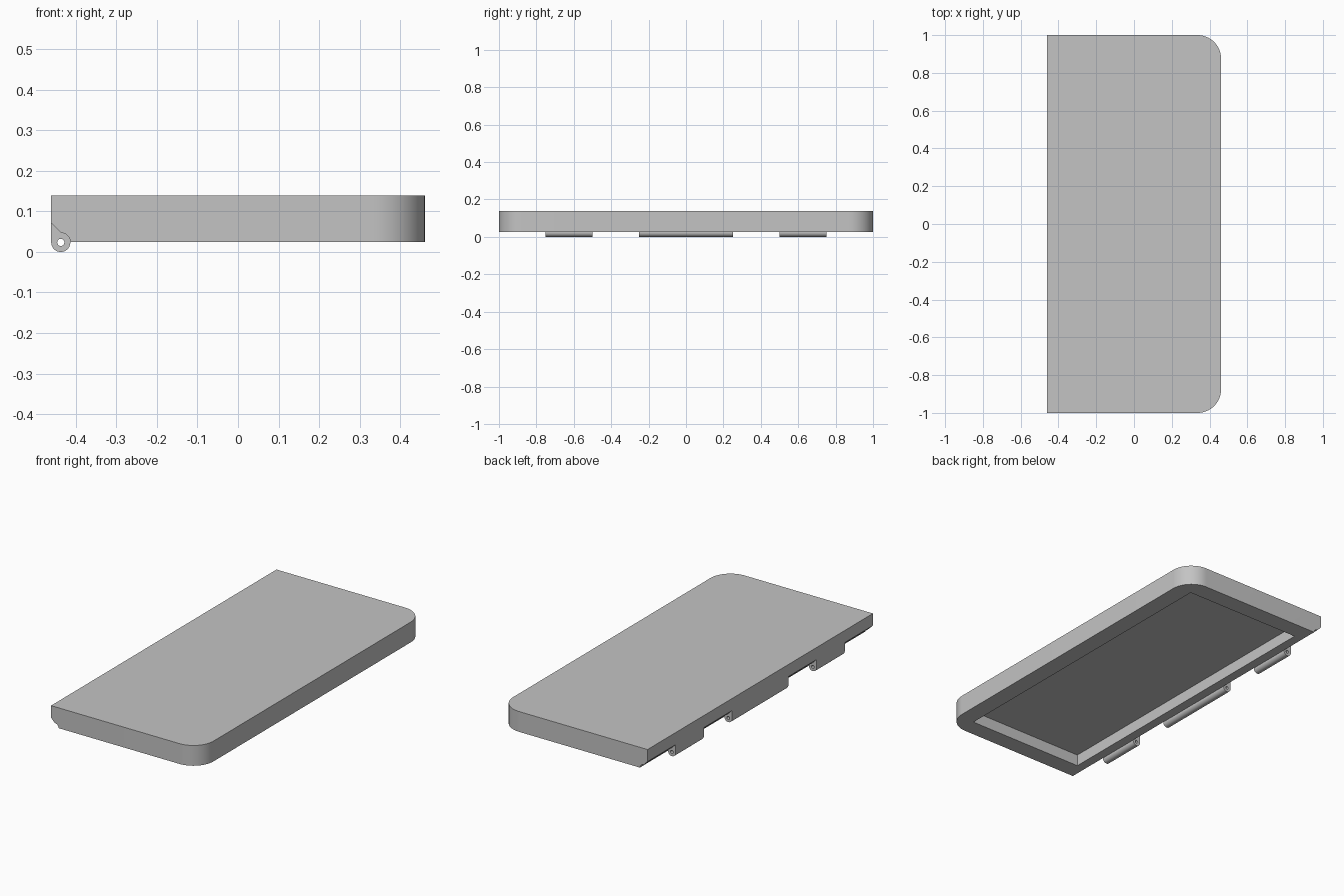
import bpy
import bmesh
from math import cos, sin, radians
from mathutils import Vector

cube = bpy.data.objects.get("Cube")
if cube:
    bpy.data.objects.remove(cube, do_unlink=True)

# Main sizes
HALF_X, HALF_Y = 0.461, 1.0
BOTTOM, TOP = 0.025, 0.139
CORNER, WALL, CEILING = 0.125, 0.1, 0.09
PIN_R, HINGE_R = 0.0088, 0.0237
HINGE_X, HINGE_Z = HINGE_R - HALF_X, HINGE_R

grey = bpy.data.materials.new("plain grey")
grey.use_nodes = True
colour = (0.55, 0.55, 0.55, 1)
grey.diffuse_color = colour
grey.node_tree.nodes["Principled BSDF"].inputs["Base Color"].default_value = colour


def arc(cx, cy, r, start, end, steps):
    """Points along an arc, angles in degrees."""
    angles = [radians(start + (end - start) * i / steps) for i in range(steps + 1)]
    return [(cx + r * cos(a), cy + r * sin(a)) for a in angles]


def prism(name, outline, low, high, axis):
    """Extrude an outline along z (plan outline) or y (end profile)."""
    bm = bmesh.new()
    place = (lambda p: (p[0], p[1], low)) if axis == "z" else (lambda p: (p[0], low, p[1]))
    face = bm.faces.new([bm.verts.new(place(p)) for p in outline])
    moved = bmesh.ops.extrude_face_region(bm, geom=[face])["geom"]
    step = Vector((0, 0, high - low)) if axis == "z" else Vector((0, high - low, 0))
    bmesh.ops.translate(bm, vec=step, verts=[g for g in moved if isinstance(g, bmesh.types.BMVert)])
    bmesh.ops.recalc_face_normals(bm, faces=bm.faces[:])
    mesh = bpy.data.meshes.new(name)
    bm.to_mesh(mesh)
    bm.free()
    mesh.materials.append(grey)
    obj = bpy.data.objects.new(name, mesh)
    bpy.context.collection.objects.link(obj)
    return obj


def combine(target, other, operation):
    """Apply a boolean and drop the helper."""
    mod = target.modifiers.new(operation.lower(), "BOOLEAN")
    mod.operation, mod.solver, mod.object = operation, "EXACT", other
    bpy.context.view_layer.objects.active = target
    bpy.ops.object.modifier_apply(modifier=mod.name)
    bpy.data.objects.remove(other, do_unlink=True)


# Lid with two rounded corners on the free edge
rx, ry = HALF_X - CORNER, HALF_Y - CORNER
plan = [(-HALF_X, HALF_Y), (-HALF_X, -HALF_Y)]
plan += arc(rx, -ry, CORNER, -90, 0, 16) + arc(rx, ry, CORNER, 0, 90, 16)
lid = prism("hinged_lid", plan, BOTTOM, TOP, "z")

# Sharp-cornered recess underneath
ix, iy = HALF_X - WALL, HALF_Y - WALL
recess = prism("recess_cutter", [(-ix, -iy), (ix, -iy), (ix, iy), (-ix, iy)], 0, CEILING, "z")
combine(lid, recess, "DIFFERENCE")

# Clearance groove along the hinge edge: slope running into an arc
slope = 3 * HINGE_R
groove = arc(HINGE_X, HINGE_Z, HINGE_R, 0, 90, 8)
groove += [(-HALF_X - 0.05, slope + 0.05), (-HALF_X - 0.05, -0.05), (HINGE_X + HINGE_R, -0.05)]
combine(lid, prism("groove_cutter", groove, -1.1, 1.1, "y"), "DIFFERENCE")

# Three hinge knuckles, flush with the lid's straight edge
knuckle = arc(HINGE_X, HINGE_Z, HINGE_R, 180, 360, 16)
knuckle += [(HINGE_X + HINGE_R, CEILING), (-HALF_X, CEILING)]
for low, high in ((-0.75, -0.5), (-0.25, 0.25), (0.5, 0.75)):
    combine(lid, prism("hinge_knuckle", knuckle, low, high, "y"), "UNION")

# Pin hole through every knuckle
pin = arc(HINGE_X, HINGE_Z, PIN_R, 0, 345, 23)
combine(lid, prism("pin_cutter", pin, -1.1, 1.1, "y"), "DIFFERENCE")

bpy.ops.object.select_all(action="DESELECT")
lid.select_set(True)
bpy.context.view_layer.objects.active = lid
bpy.ops.object.shade_smooth_by_angle(angle=radians(30))
